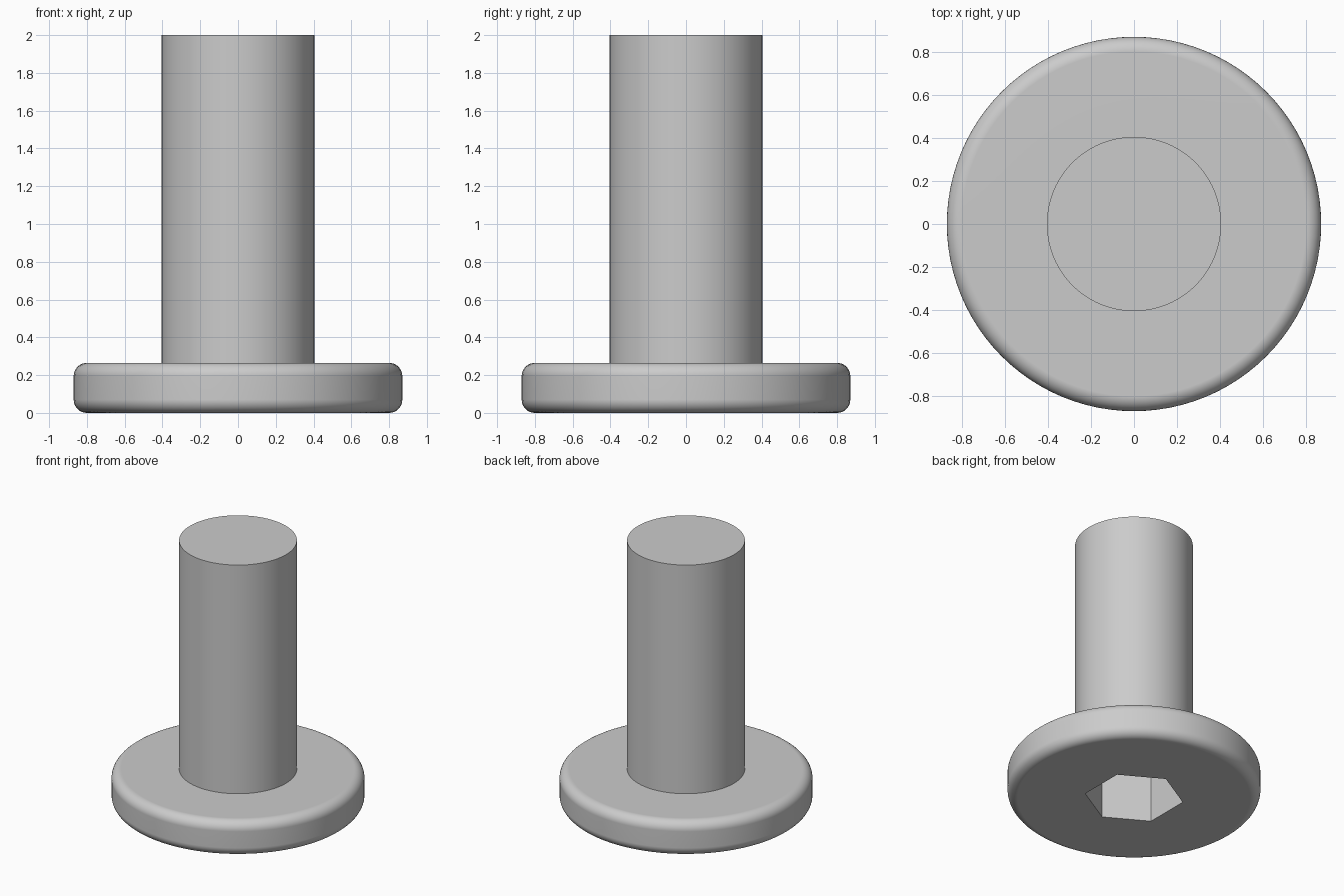
import bpy
import bmesh
from math import sin, cos, pi, radians

cube = bpy.data.objects.get("Cube")
if cube:
    bpy.data.objects.remove(cube, do_unlink=True)

SEGMENTS = 96
HEAD_R, HEAD_H, FILLET = 0.87, 0.265, 0.07
SHAFT_R, TOP = 0.405, 2.0
SOCKET_APOTHEM, SOCKET_DEPTH = 0.295, 0.4

steel = bpy.data.materials.new("grey steel")
steel.use_nodes = True
colour = (0.6, 0.6, 0.6, 1)
steel.diffuse_color = colour
steel.node_tree.nodes["Principled BSDF"].inputs["Base Color"].default_value = colour

bm = bmesh.new()


def ring(radius, z, hexagonal=False):
    """One closed loop of vertices, round or six-sided (corners on the y axis)."""
    verts = []
    for i in range(SEGMENTS):
        a = 2 * pi * i / SEGMENTS
        off_middle = (a + pi / 6) % (pi / 3) - pi / 6
        r = radius / cos(off_middle) if hexagonal else radius
        verts.append(bm.verts.new((r * cos(a), r * sin(a), z)))
    return verts


def fillet(z, start):
    """Quarter-round rings on the rim of the head."""
    angles = [start + pi / 2 * k / 8 for k in range(9)]
    return [ring(HEAD_R - FILLET + FILLET * cos(a), z + FILLET * sin(a)) for a in angles]


# Hex socket, rounded head, then plain shaft, as one continuous skin
rings = [ring(SOCKET_APOTHEM, SOCKET_DEPTH, True), ring(SOCKET_APOTHEM, 0, True)]
rings += fillet(FILLET, -pi / 2)
rings += fillet(HEAD_H - FILLET, 0)
rings += [ring(SHAFT_R, HEAD_H), ring(SHAFT_R, TOP)]

for low, high in zip(rings, rings[1:]):
    for i in range(SEGMENTS):
        j = (i + 1) % SEGMENTS
        bm.faces.new((low[i], low[j], high[j], high[i]))

# Socket floor and shaft end
bm.faces.new(rings[0][::-1])
bm.faces.new(rings[-1])
bmesh.ops.recalc_face_normals(bm, faces=bm.faces)

mesh = bpy.data.meshes.new("bolt")
bm.to_mesh(mesh)
bm.free()
mesh.materials.append(steel)
bolt = bpy.data.objects.new("bolt", mesh)
bpy.context.collection.objects.link(bolt)

# Smooth round surfaces, crisp corners, flat faces kept flat
bpy.ops.object.select_all(action="DESELECT")
bolt.select_set(True)
bpy.context.view_layer.objects.active = bolt
bpy.ops.object.shade_smooth_by_angle(angle=radians(30))
weighted = bolt.modifiers.new("flat faces", "WEIGHTED_NORMAL")
weighted.keep_sharp = True
